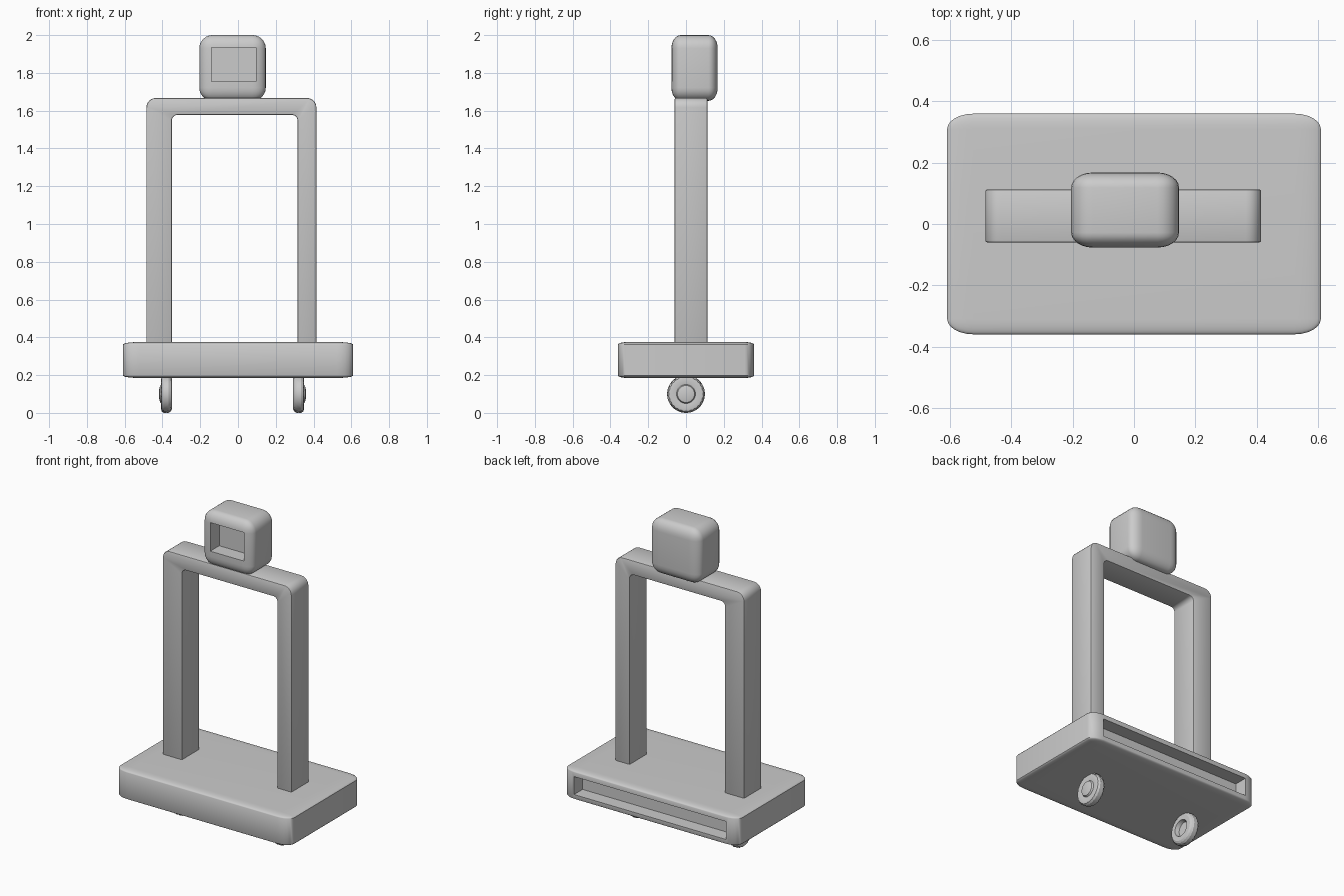
import bpy, bmesh, math
from mathutils import Vector

cube = bpy.data.objects.get("Cube")
if cube:
    bpy.data.objects.remove(cube, do_unlink=True)

grey = bpy.data.materials.new("plain_grey")
grey.use_nodes = True
colour = (0.6, 0.6, 0.6, 1)
grey.diffuse_color = colour
grey.node_tree.nodes["Principled BSDF"].inputs["Base Color"].default_value = colour


def make_object(name, bm):
    bmesh.ops.recalc_face_normals(bm, faces=bm.faces)
    mesh = bpy.data.meshes.new(name)
    bm.to_mesh(mesh)
    bm.free()
    mesh.materials.append(grey)
    obj = bpy.data.objects.new(name, mesh)
    bpy.context.collection.objects.link(obj)
    return obj


def activate(obj):
    bpy.ops.object.select_all(action='DESELECT')
    obj.select_set(True)
    bpy.context.view_layer.objects.active = obj


def smooth(obj, degrees=35):
    activate(obj)
    bpy.ops.object.shade_smooth_by_angle(angle=math.radians(degrees))


def rounded_box(name, low, high, rounding=0.0):
    """Box between two corners; rounding is a fraction of each side."""
    low, high = Vector(low), Vector(high)
    bm = bmesh.new()
    bmesh.ops.create_cube(bm, size=1)
    if rounding:
        bmesh.ops.bevel(bm, geom=bm.edges[:], offset=rounding, segments=6,
                        profile=0.5, affect='EDGES')
    bmesh.ops.scale(bm, vec=high - low, verts=bm.verts)
    bmesh.ops.translate(bm, vec=(low + high) / 2, verts=bm.verts)
    return make_object(name, bm)


def cut_recess(obj, low, high):
    cutter = rounded_box("recess_cutter", low, high)
    cutter.hide_render = True
    mod = obj.modifiers.new("recess", 'BOOLEAN')
    mod.operation, mod.solver, mod.object = 'DIFFERENCE', 'EXACT', cutter
    activate(obj)
    bpy.ops.object.modifier_apply(modifier=mod.name)
    bpy.data.objects.remove(cutter, do_unlink=True)


# Base slab with a long slot in the back
base = rounded_box("base", (-0.61, -0.36, 0.185), (0.61, 0.36, 0.375), 0.07)
cut_recess(base, (-0.53, 0.275, 0.222), (0.53, 0.5, 0.335))
smooth(base)

# Head with a recessed screen in the front
head = rounded_box("head", (-0.205, -0.077, 1.652), (0.147, 0.168, 2.0), 0.2)
cut_recess(head, (-0.14, -0.3, 1.755), (0.095, 0.013, 1.935))
smooth(head)

# Upright frame: arch outline pushed through its depth, corners rounded
outline = [(-0.485, 0.36), (-0.485, 1.667), (0.415, 1.667), (0.415, 0.36),
           (0.315, 0.36), (0.315, 1.577), (-0.35, 1.577), (-0.35, 0.36)]
bm = bmesh.new()
face = bm.faces.new([bm.verts.new((x, -0.06, z)) for x, z in outline])
grown = bmesh.ops.extrude_face_region(bm, geom=[face])["geom"]
bmesh.ops.translate(bm, vec=(0, 0.173, 0),
                    verts=[v for v in grown if isinstance(v, bmesh.types.BMVert)])
for bottom, top, radius in ((1.6, 1.7, 0.05), (1.576, 1.578, 0.028)):
    corners = [e for e in bm.edges
               if all(bottom < v.co.z < top for v in e.verts)
               and abs(e.verts[0].co.y - e.verts[1].co.y) > 0.1]
    bmesh.ops.bevel(bm, geom=corners, offset=radius, segments=6,
                    profile=0.5, affect='EDGES')
frame = make_object("frame", bm)
soft = frame.modifiers.new("soft_edges", 'BEVEL')
soft.width, soft.segments, soft.limit_method = 0.006, 2, 'ANGLE'
activate(frame)
bpy.ops.object.modifier_apply(modifier=soft.name)
smooth(frame)


def wheel(name, x, side):
    """Turned wheel: hollow inside, knurled tread, domed hub outside."""
    profile = [(-0.005, 0.045), (-0.03, 0.052), (-0.03, 0.08), (-0.024, 0.093),
               (-0.012, 0.1), (0, 0.1), (0.012, 0.1), (0.024, 0.093),
               (0.027, 0.08), (0.022, 0.05), (0.032, 0.045), (0.037, 0.025)]
    steps = 48
    bm = bmesh.new()
    rings = []
    for row, (a, r) in enumerate(profile):
        ring = []
        for i in range(steps):
            knurl = 0.004 if 3 <= row <= 7 and (i + row) % 2 else 0
            t = math.tau * i / steps
            ring.append(bm.verts.new((x + side * a, (r - knurl) * math.cos(t),
                                      0.1 + (r - knurl) * math.sin(t))))
        rings.append(ring)
    for lower, upper in zip(rings, rings[1:]):
        for i in range(steps):
            j = (i + 1) % steps
            bm.faces.new((lower[i], lower[j], upper[j], upper[i]))
    bm.faces.new(rings[0])
    bm.faces.new(rings[-1])
    smooth(make_object(name, bm), 25)


wheel("left_wheel", 0.322, 1)
wheel("right_wheel", -0.38, -1)
